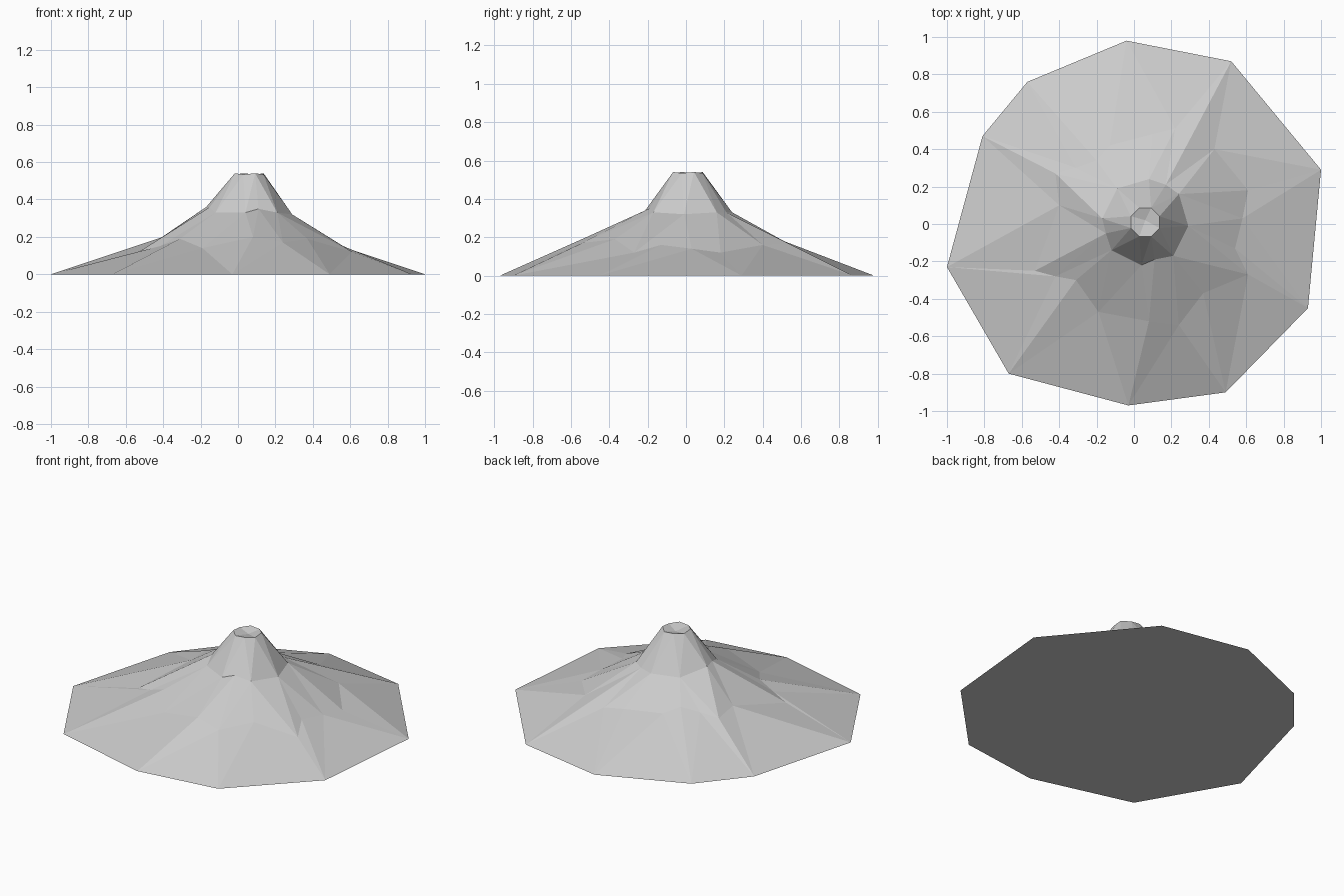
import bpy
import bmesh
from math import atan2, cos, sin, pi, tau

cube = bpy.data.objects.get("Cube")
if cube:
    bpy.data.objects.remove(cube, do_unlink=True)

CENTRE_X, CENTRE_Y = 0.06, 0.01

# Foot corners, counter-clockwise
foot = [(1, .29), (.52, .87), (-.04, .98), (-.57, .76), (-.81, .47),
        (-1, -.23), (-.67, -.8), (-.03, -.97), (.49, -.9), (.93, -.45)]

# One spur below each foot corner's ridge line, and one hollow after it
spurs = [(.61, .18, .12), (.34, .53, .17), (.1, .48, .19), (-.2, .34, .23),
         (-.42, .27, .19), (-.53, -.25, .12), (-.31, -.3, .19),
         (.08, -.52, .2), (.37, -.37, .19), (.54, -.13, .16)]
hollows = [(.43, .4, .16), (.22, .51, .18), (-.13, .42, .2), (-.31, .3, .21),
           (-.4, .1, .2), (-.42, -.28, .15), (-.19, -.47, .14),
           (.24, -.54, .17), (.61, -.27, .12), (.58, .03, .14)]

# Shoulder where the steep cone begins
shoulder = [(.29, -.01, .32), (.24, .16, .33), (.17, .21, .33),
            (.08, .24, .33), (-.09, .19, .33), (-.17, .03, .36),
            (-.15, -.05, .36), (-.12, -.14, .33), (.04, -.22, .33),
            (.11, -.19, .35), (.21, -.17, .33)]


def add_ring(bm, points):
    return [bm.verts.new(p) for p in points]


def angle(vert):
    return atan2(vert.co.y - CENTRE_Y, vert.co.x - CENTRE_X) % tau


def zip_rings(bm, outer, inner):
    """Join two rings with triangles, advancing round both by angle."""
    outer, inner = sorted(outer, key=angle), sorted(inner, key=angle)

    def turned(ring, k):
        return angle(ring[k % len(ring)]) + tau * (k // len(ring))

    i = j = 0
    while i < len(outer) or j < len(inner):
        a, b = outer[i % len(outer)], inner[j % len(inner)]
        step_out = j == len(inner) or (
            i < len(outer)
            and turned(outer, i) + turned(outer, i + 1)
            <= turned(inner, j) + turned(inner, j + 1))
        if step_out:
            i += 1
            bm.faces.new((a, outer[i % len(outer)], b))
        else:
            j += 1
            bm.faces.new((a, inner[j % len(inner)], b))


bm = bmesh.new()

# Lower slopes: a triangle up to each hollow, and one each side of every spur
base = add_ring(bm, [(x, y, 0) for x, y in foot])
high = add_ring(bm, spurs)
low = add_ring(bm, hollows)
count = len(base)
for k in range(count):
    n = (k + 1) % count
    bm.faces.new((base[k], base[n], low[k]))
    bm.faces.new((base[k], low[k], high[k]))
    bm.faces.new((base[n], high[n], low[k]))

# Flat underside
bm.faces.new(list(reversed(base)))

# Upper slopes and cone
neck = add_ring(bm, shoulder)
rim = add_ring(bm, [(CENTRE_X + .083 * cos(k * pi / 4 + pi / 8),
                     CENTRE_Y + .083 * sin(k * pi / 4 + pi / 8),
                     .54 - .006 * (k % 2)) for k in range(8)])
zip_rings(bm, high + low, neck)
zip_rings(bm, neck, rim)

# Shallow crater
floor = bm.verts.new((CENTRE_X, CENTRE_Y + .01, .52))
for k, vert in enumerate(rim):
    bm.faces.new((vert, rim[(k + 1) % len(rim)], floor))

bmesh.ops.recalc_face_normals(bm, faces=bm.faces)
mesh = bpy.data.meshes.new("mountain")
bm.to_mesh(mesh)
bm.free()

# Plain stone colour
stone = bpy.data.materials.new("light grey stone")
stone.use_nodes = True
colour = (.6, .6, .6, 1)
stone.diffuse_color = colour
stone.node_tree.nodes["Principled BSDF"].inputs["Base Color"].default_value = colour
mesh.materials.append(stone)

mountain = bpy.data.objects.new("mountain", mesh)
bpy.context.collection.objects.link(mountain)
